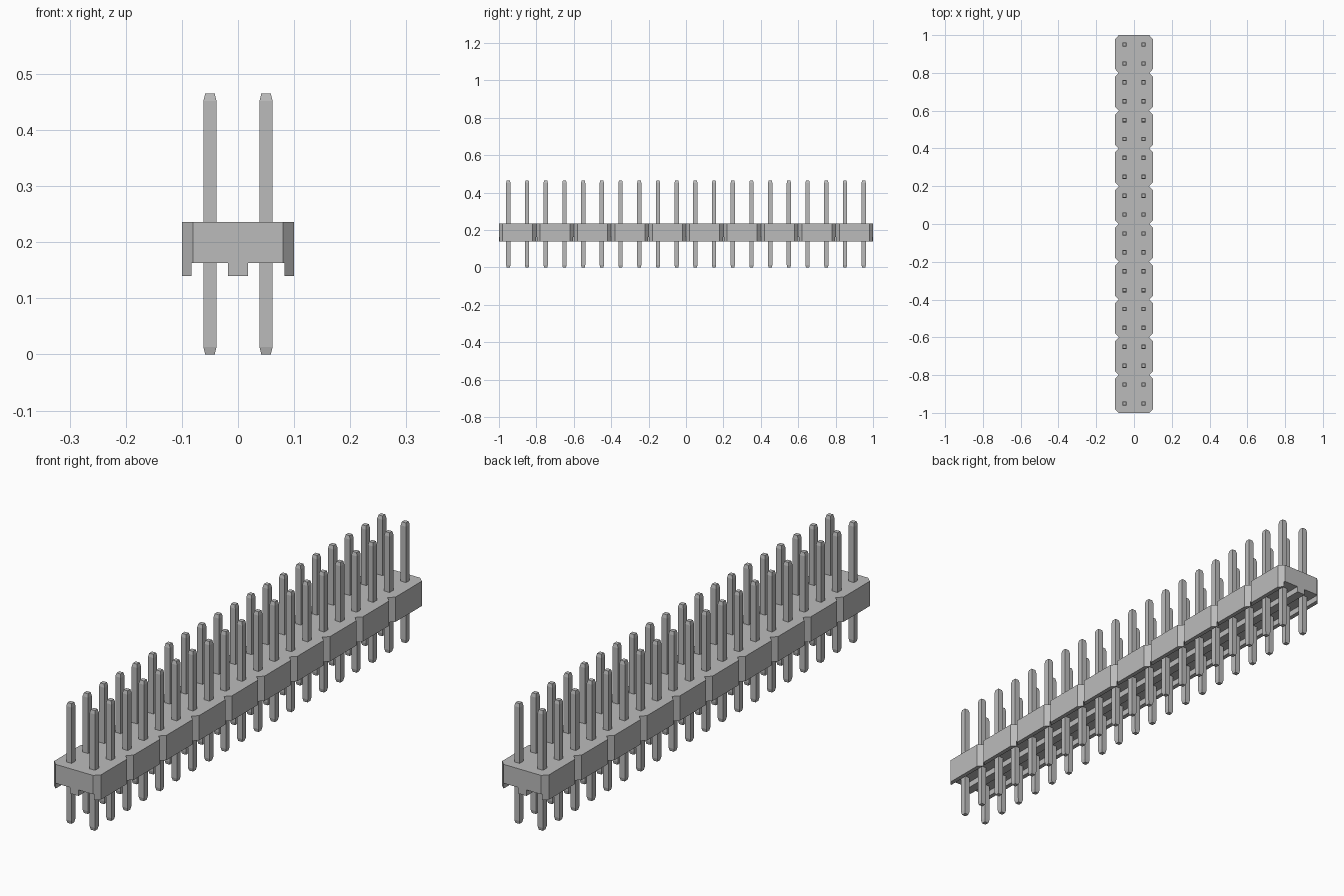
import bpy, bmesh
from mathutils import Vector

cube = bpy.data.objects.get("Cube")
if cube:
    bpy.data.objects.remove(cube, do_unlink=True)

PITCH = 0.1
SEGMENTS = 10
HALF = PITCH          # half the size of one square segment
CHAMFER = 0.02

grey = bpy.data.materials.new("plain grey")
grey.use_nodes = True
colour = (0.5, 0.5, 0.5, 1)
grey.diffuse_color = colour
grey.node_tree.nodes["Principled BSDF"].inputs["Base Color"].default_value = colour


def finish(name, bm):
    """Turn a bmesh into a flat shaded mesh."""
    bmesh.ops.recalc_face_normals(bm, faces=bm.faces)
    mesh = bpy.data.meshes.new(name)
    bm.to_mesh(mesh)
    bm.free()
    mesh.materials.append(grey)
    return mesh


def place(name, mesh, location):
    obj = bpy.data.objects.new(name, mesh)
    obj.location = location
    bpy.context.collection.objects.link(obj)
    return obj


def segment_mesh():
    """Block with two grooves underneath and chamfered upright corners."""
    top, groove, foot = 0.236, 0.163, 0.14
    half = [(0.018, foot), (0.018, groove), (0.083, groove),
            (0.083, foot), (HALF, foot), (HALF, top)]
    profile = half + [(-x, z) for x, z in reversed(half)]
    bm = bmesh.new()
    face = bm.faces.new([bm.verts.new((x, -HALF, z)) for x, z in profile])
    grown = bmesh.ops.extrude_face_region(bm, geom=[face])
    moved = [v for v in grown["geom"] if isinstance(v, bmesh.types.BMVert)]
    bmesh.ops.translate(bm, verts=moved, vec=(0, 2 * HALF, 0))
    for sx in (-1, 1):
        for sy in (-1, 1):
            cut = bmesh.ops.bisect_plane(
                bm, geom=bm.verts[:] + bm.edges[:] + bm.faces[:],
                plane_co=Vector((sx * (HALF - CHAMFER), sy * HALF, 0)),
                plane_no=Vector((sx, sy, 0)), clear_outer=True)
            rim = [e for e in cut["geom_cut"]
                   if isinstance(e, bmesh.types.BMEdge) and e.is_boundary]
            bmesh.ops.edgeloop_fill(bm, edges=rim)
    return finish("housing_segment", bm)


def pin_mesh():
    """Square post with a short taper at both ends."""
    tip, body, taper, height = 0.0085, 0.0115, 0.013, 0.465
    bm = bmesh.new()
    rings = []
    for z, r in ((0, tip), (taper, body), (height - taper, body), (height, tip)):
        corners = ((-r, -r), (r, -r), (r, r), (-r, r))
        rings.append([bm.verts.new((x, y, z)) for x, y in corners])
    for low, high in zip(rings, rings[1:]):
        for i in range(4):
            j = (i + 1) % 4
            bm.faces.new((low[i], low[j], high[j], high[i]))
    bm.faces.new(rings[0])
    bm.faces.new(rings[-1])
    return finish("pin", bm)


# Housing: a row of identical segments
segment = segment_mesh()
for i in range(SEGMENTS):
    y = (i - (SEGMENTS - 1) / 2) * 2 * HALF
    place(f"housing_segment_{i + 1}", segment, (0, y, 0))

# Pins: two columns, two rows per segment
pin = pin_mesh()
rows = SEGMENTS * 2
for i in range(rows):
    y = (i - (rows - 1) / 2) * PITCH
    for side, x in (("left", PITCH / 2), ("right", -PITCH / 2)):
        place(f"{side}_pin_{i + 1}", pin, (x, y, 0))
